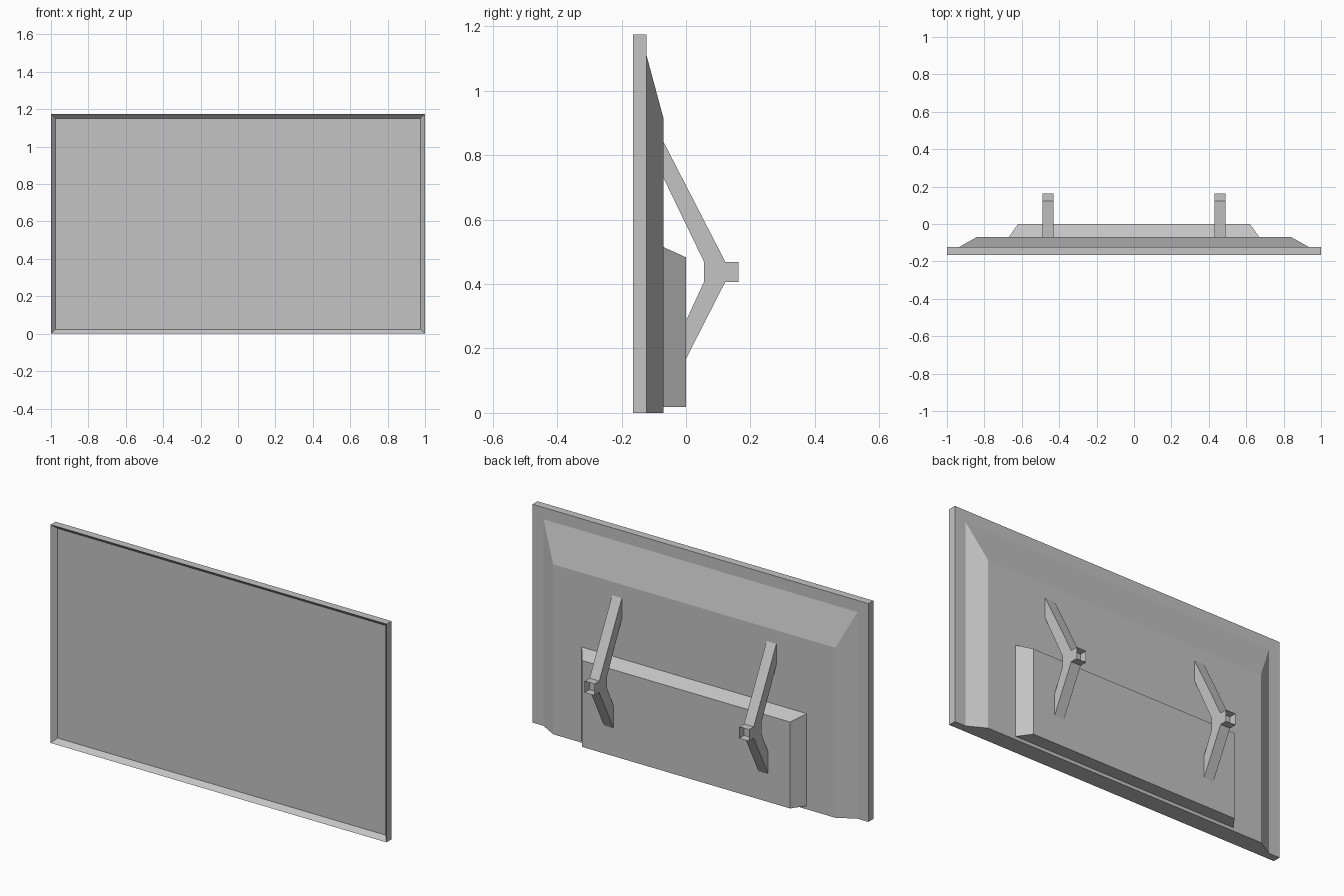
import bpy, bmesh

cube = bpy.data.objects.get("Cube")
if cube:
    bpy.data.objects.remove(cube, do_unlink=True)

# One grey plastic for everything
grey = bpy.data.materials.new("grey_plastic")
grey.use_nodes = True
colour = (0.55, 0.55, 0.55, 1)
grey.diffuse_color = colour
grey.node_tree.nodes["Principled BSDF"].inputs["Base Color"].default_value = colour


def finish(bm, name):
    bmesh.ops.recalc_face_normals(bm, faces=bm.faces)
    mesh = bpy.data.meshes.new(name)
    bm.to_mesh(mesh)
    bm.free()
    mesh.materials.append(grey)
    obj = bpy.data.objects.new(name, mesh)
    bpy.context.collection.objects.link(obj)
    return obj


def slab(front, back):
    """Tapered block between two rectangles (half width, bottom, top, y)."""
    bm = bmesh.new()
    rings = []
    for half, low, high, y in (front, back):
        corners = ((-half, low), (half, low), (half, high), (-half, high))
        rings.append([bm.verts.new((x, y, z)) for x, z in corners])
    a, b = rings
    bm.faces.new(a)
    bm.faces.new(b[::-1])
    for i in range(4):
        j = (i + 1) % 4
        bm.faces.new((a[i], b[i], b[j], a[j]))
    bmesh.ops.recalc_face_normals(bm, faces=bm.faces)
    return bm


def recess(bm, face, border, depth):
    """Border around a face, with the middle pushed inwards."""
    bmesh.ops.inset_region(bm, faces=[face], thickness=border)
    bmesh.ops.translate(bm, verts=face.verts, vec=-face.normal * depth)


# Screen frame with sunken screen
bm = slab((1, 0, 1.175, -0.165), (1, 0, 1.175, -0.123))
recess(bm, min(bm.faces, key=lambda f: f.calc_center_median().y), 0.033, 0.025)
finish(bm, "screen_frame")

# Sloped back cover and lower housing
finish(slab((0.935, 0, 1.112, -0.123), (0.84, 0, 0.915, -0.07)), "back_cover")
finish(slab((0.67, 0.018, 0.515, -0.07), (0.62, 0.018, 0.483, 0)), "lower_housing")

# Forked wall brackets, profile in y and z
profile = [(-0.07, 0.842), (0.122, 0.469), (0.163, 0.469), (0.163, 0.407),
           (0.122, 0.407), (0, 0.168), (0, 0.286), (0.056, 0.407),
           (0.056, 0.469), (-0.07, 0.73)]
width = 0.058
for side, x in (("left", 0.46), ("right", -0.46)):
    bm = bmesh.new()
    face = bm.faces.new([bm.verts.new((x - width / 2, y, z)) for y, z in profile])
    grown = bmesh.ops.extrude_face_region(bm, geom=[face])["geom"]
    bmesh.ops.translate(bm, vec=(width, 0, 0),
                        verts=[g for g in grown if isinstance(g, bmesh.types.BMVert)])
    bmesh.ops.recalc_face_normals(bm, faces=bm.faces)
    # Hollow mounting socket at the rear tip
    recess(bm, max(bm.faces, key=lambda f: f.calc_center_median().y), 0.003, 0.038)
    finish(bm, side + "_wall_bracket")
